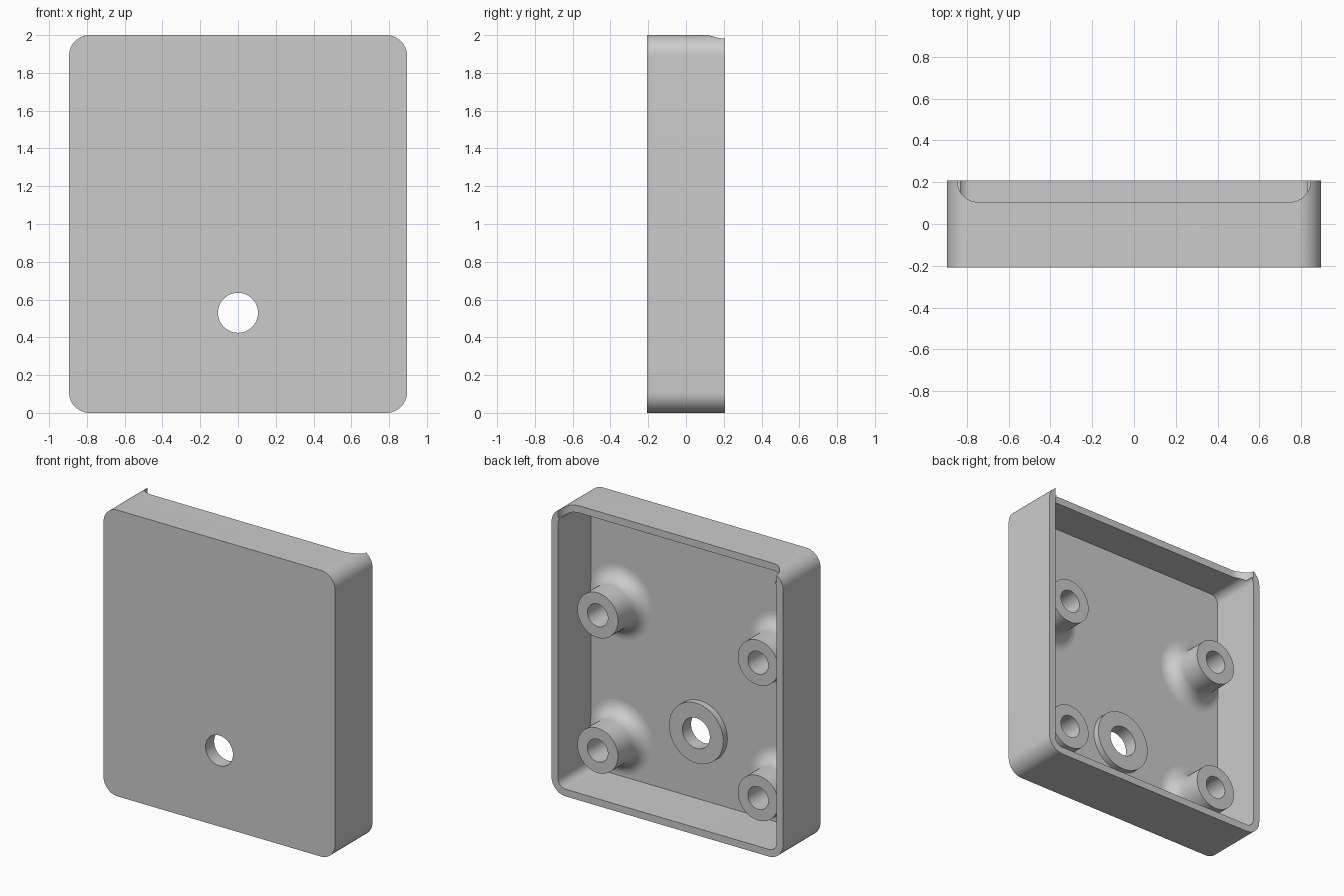
import bpy, bmesh
from math import cos, sin, pi, radians
from mathutils import Vector

if "Cube" in bpy.data.objects:
    bpy.data.objects.remove(bpy.data.objects["Cube"], do_unlink=True)

W, H, D = 0.895, 2.0, 0.207       # half width, height, half depth
WALL = 0.05
FLOOR = -D + WALL                 # inner face of the front panel

grey = bpy.data.materials.new("grey plastic")
grey.use_nodes = True
colour = (0.6, 0.6, 0.6, 1)
grey.diffuse_color = colour
grey.node_tree.nodes["Principled BSDF"].inputs["Base Color"].default_value = colour


def finish(name, bm):
    bmesh.ops.remove_doubles(bm, verts=bm.verts, dist=1e-5)
    bmesh.ops.recalc_face_normals(bm, faces=bm.faces)
    mesh = bpy.data.meshes.new(name)
    bm.to_mesh(mesh)
    bm.free()
    mesh.materials.append(grey)
    obj = bpy.data.objects.new(name, mesh)
    bpy.context.collection.objects.link(obj)
    return obj


def rounded_prism(name, half_u, v0, v1, radius, t0, t1, axis="y", steps=12):
    """Rounded rectangle, extruded from t0 to t1 along the axis."""
    mid, half_v = (v0 + v1) / 2, (v1 - v0) / 2
    outline = []
    for i, (su, sv) in enumerate([(1, 1), (-1, 1), (-1, -1), (1, -1)]):
        for k in range(steps + 1):
            a = (i + k / steps) * pi / 2
            p = (su * (half_u - radius) + radius * cos(a),
                 mid + sv * (half_v - radius) + radius * sin(a))
            if not outline or (Vector(p) - Vector(outline[-1])).length > 1e-5:
                outline.append(p)
    if (Vector(outline[0]) - Vector(outline[-1])).length < 1e-5:
        outline.pop()
    place = (lambda u, v: Vector((u, t0, v))) if axis == "y" else (lambda u, v: Vector((u, v, t0)))
    shift = Vector((0, t1 - t0, 0)) if axis == "y" else Vector((0, 0, t1 - t0))
    bm = bmesh.new()
    face = bm.faces.new([bm.verts.new(place(u, v)) for u, v in outline])
    new = bmesh.ops.extrude_face_region(bm, geom=[face], use_keep_orig=True)["geom"]
    bmesh.ops.translate(bm, vec=shift, verts=[g for g in new if isinstance(g, bmesh.types.BMVert)])
    return finish(name, bm)


def lathe(name, profile, x, z, steps=48):
    """Spin (radius, y) points around a front-to-back axis through (x, z)."""
    bm = bmesh.new()
    verts = [bm.verts.new((x + r, y, z)) for r, y in profile]
    edges = [bm.edges.new(pair) for pair in zip(verts, verts[1:])]
    bmesh.ops.spin(bm, geom=verts + edges, cent=(x, 0, z), axis=(0, 1, 0),
                   angle=2 * pi, steps=steps, use_duplicate=False)
    return finish(name, bm)


def cut(target, cutter):
    mod = target.modifiers.new("cut", "BOOLEAN")
    mod.operation, mod.solver, mod.object = "DIFFERENCE", "EXACT", cutter
    bpy.context.view_layer.objects.active = target
    bpy.ops.object.modifier_apply(modifier=mod.name)
    bpy.data.objects.remove(cutter, do_unlink=True)


# Open-backed case with a round opening and a slot in the top wall
HOLE_R, HOLE_Z = 0.106, 0.53
case = rounded_prism("case_shell", W, 0, H, 0.11, -D, D)
cut(case, rounded_prism("cavity", W - WALL, WALL, H - WALL, 0.06, FLOOR, D + 0.2))
cut(case, rounded_prism("opening", HOLE_R, HOLE_Z - HOLE_R, HOLE_Z + HOLE_R, HOLE_R, -D - 0.1, 0))
cut(case, rounded_prism("top_slot", W - WALL, 0.105, 0.5, 0.1, H - 0.07, H + 0.1, axis="z"))
parts = [case]

# Raised ring around the opening
RING_TOP = FLOOR + 0.045
parts.append(lathe("opening_ring", [(HOLE_R, FLOOR), (0.21, FLOOR), (0.21, RING_TOP),
                                    (HOLE_R, RING_TOP), (HOLE_R, FLOOR)], 0, HOLE_Z))

# Four hollow screw posts with filleted feet
POST_R, BORE_R, POST_TOP, FILLET = 0.157, 0.079, 0.09, 0.1
foot = [(POST_R + FILLET * (1 - sin(a)), FLOOR + FILLET * (1 - cos(a)))
        for a in (k * pi / 20 for k in range(11))]
post = foot + [(POST_R, POST_TOP), (BORE_R, POST_TOP), (BORE_R, FLOOR + 0.005), (0, FLOOR + 0.005)]
for side, x in (("right", -0.62), ("left", 0.62)):
    for level, z in (("lower", 0.32), ("upper", 1.265)):
        parts.append(lathe(f"{level}_{side}_screw_post", post, x, z))

# Smooth the curved faces, keep edges crisp
bpy.ops.object.select_all(action="DESELECT")
for obj in parts:
    obj.select_set(True)
bpy.context.view_layer.objects.active = case
bpy.ops.object.shade_smooth_by_angle(angle=radians(30))
